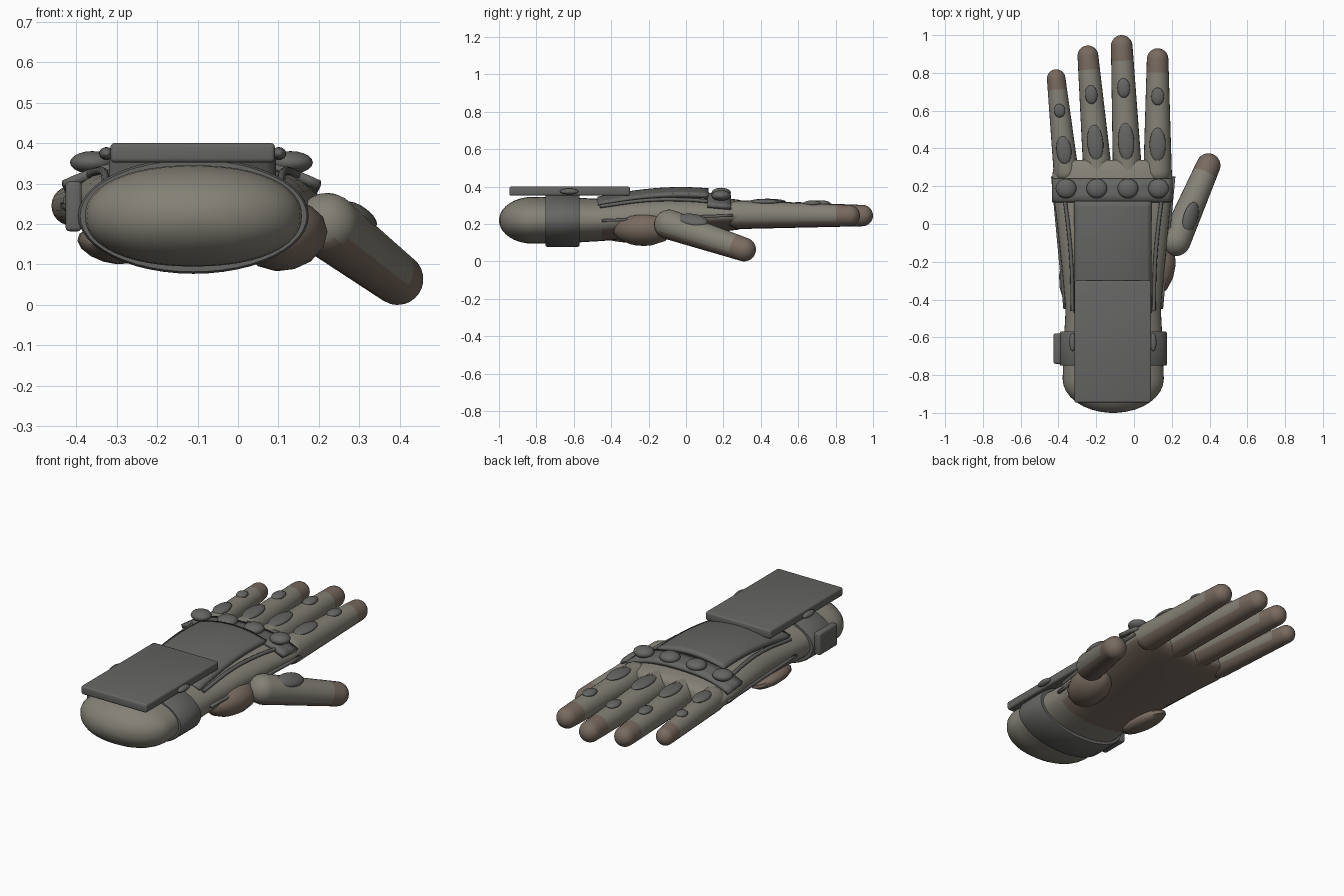
import bpy, bmesh, math
from mathutils import Vector, Matrix

if "Cube" in bpy.data.objects:
    bpy.data.objects.remove(bpy.data.objects["Cube"])

def material(name, rgb):
    m = bpy.data.materials.new(name)
    m.diffuse_color = (*rgb, 1)
    m.use_nodes = True
    m.node_tree.nodes["Principled BSDF"].inputs["Base Color"].default_value = m.diffuse_color
    return m

FABRIC = material("fabric", (0.23, 0.22, 0.18))
LEATHER = material("leather", (0.19, 0.145, 0.115))
ARMOUR = material("armour", (0.13, 0.13, 0.125))

def finish(name, bm, mats, angle=40):
    bmesh.ops.recalc_face_normals(bm, faces=bm.faces)
    me = bpy.data.meshes.new(name)
    bm.to_mesh(me)
    bm.free()
    for m in mats:
        me.materials.append(m)
    ob = bpy.data.objects.new(name, me)
    bpy.context.collection.objects.link(ob)
    bpy.ops.object.select_all(action='DESELECT')
    ob.select_set(True)
    bpy.context.view_layer.objects.active = ob
    bpy.ops.object.shade_smooth_by_angle(angle=math.radians(angle))
    return ob

def loft(sections, n=40, p=2.0):
    """Closed loft along y; section = (y, cx, cz, half width, half height)."""
    bm, rings = bmesh.new(), []
    for y, cx, cz, w, h in sections:
        ring = []
        for i in range(n):
            a = 2 * math.pi * i / n
            c, s = math.cos(a), math.sin(a)
            ring.append(bm.verts.new((cx + w * math.copysign(abs(c) ** (2 / p), c), y,
                                      cz + h * math.copysign(abs(s) ** (2 / p), s))))
        rings.append(ring)
    for a, b in zip(rings, rings[1:]):
        for i in range(n):
            bm.faces.new((a[i], a[(i + 1) % n], b[(i + 1) % n], b[i]))
    bm.faces.new(rings[0])
    bm.faces.new(rings[-1])
    return bm

def digit(name, base, tip, r0, r1):
    """Tapered round-ended finger with a leather underside and tip."""
    base, tip = Vector(base), Vector(tip)
    d = tip - base
    L = d.length
    s = []
    for i in range(8):
        a = math.radians(-86 + 86 * i / 7)
        s.append((r0 * math.sin(a), r0 * math.cos(a)))
    s += [(L * t, r0 + (r1 - r0) * t) for t in (0.25, 0.5, 0.75, 0.88)]
    for i in range(8):
        a = math.radians(86 * i / 7)
        s.append((L + r1 * math.sin(a), r1 * math.cos(a)))
    bm = loft([(y, 0, 0, r, r) for y, r in s], 24)
    bmesh.ops.recalc_face_normals(bm, faces=bm.faces)
    for f in bm.faces:
        f.material_index = int(f.calc_center_median().y > L * 0.88)
    bm.transform(Matrix.Translation(base) @ d.to_track_quat('Y', 'Z').to_matrix().to_4x4())
    bm.normal_update()
    for f in bm.faces:
        if f.normal.z < -0.5:
            f.material_index = 1
    return finish(name, bm, [FABRIC, LEATHER], 60)

def ellipsoid(name, c, r, mat=ARMOUR, rot=(0, 0, 0), seg=20):
    bm = bmesh.new()
    bmesh.ops.create_uvsphere(bm, u_segments=seg, v_segments=seg // 2, radius=1)
    bm.transform(Matrix.Diagonal((*r, 1)))
    ob = finish(name, bm, [mat], 50)
    ob.location, ob.rotation_euler = c, rot
    return ob

def box(name, lo, hi, bevel=0.01):
    bm = bmesh.new()
    bmesh.ops.create_cube(bm, size=1)
    lo, hi = Vector(lo), Vector(hi)
    bm.transform(Matrix.Translation((lo + hi) / 2) @ Matrix.Diagonal((*(hi - lo), 1)))
    bmesh.ops.bevel(bm, geom=bm.edges[:], offset=bevel, segments=3, profile=0.5, affect='EDGES')
    return finish(name, bm, [ARMOUR], 30)

def patch(name, f, thick, nu=16, nv=20, mat=ARMOUR):
    """Surface f(u, v) thickened downward."""
    bm = bmesh.new()
    g = [[bm.verts.new(f(i / nu, j / nv)) for j in range(nv + 1)] for i in range(nu + 1)]
    for i in range(nu):
        for j in range(nv):
            bm.faces.new((g[i][j], g[i + 1][j], g[i + 1][j + 1], g[i][j + 1]))
    ob = finish(name, bm, [mat], 40)
    m = ob.modifiers.new("thickness", 'SOLIDIFY')
    m.thickness, m.offset = thick, 0
    return ob

def rail(name, points, r):
    cu = bpy.data.curves.new(name, 'CURVE')
    cu.dimensions, cu.bevel_depth, cu.bevel_resolution, cu.use_fill_caps = '3D', r, 2, True
    sp = cu.splines.new('BEZIER')
    sp.bezier_points.add(len(points) - 1)
    for b, co in zip(sp.bezier_points, points):
        b.co, b.handle_left_type, b.handle_right_type = co, 'AUTO', 'AUTO'
    cu.materials.append(ARMOUR)
    bpy.context.collection.objects.link(bpy.data.objects.new(name, cu))

# Forearm and palm
CX = -0.11
secs = []
for i in range(9):
    a = math.radians(4 + 86 * i / 8)
    secs.append((-0.82 - 0.18 * math.cos(a), CX, 0.22, 0.268 * math.sin(a), 0.125 * math.sin(a)))
secs += [(-0.6, CX, 0.22, 0.26, 0.12), (-0.45, CX, 0.222, 0.252, 0.113),
         (-0.3, CX, 0.235, 0.265, 0.113), (-0.15, CX, 0.248, 0.28, 0.112),
         (0.05, -0.112, 0.252, 0.3, 0.107), (0.2, -0.115, 0.25, 0.318, 0.09),
         (0.28, -0.115, 0.25, 0.315, 0.08), (0.325, -0.115, 0.25, 0.305, 0.068), (0.34, -0.115, 0.25, 0.285, 0.05)]
bm = loft(secs, 48, 2.2)
bmesh.ops.recalc_face_normals(bm, faces=bm.faces)
for f in bm.faces:
    f.material_index = int(f.normal.z < -0.6 and f.calc_center_median().y > -0.4)
finish("hand_body", bm, [FABRIC, LEATHER], 50)

# Fingers with their oval armour plates: base, tip, radii, lower plate, upper plate
fingers = {
    "little": ((-0.36, 0.28), (-0.412, 0.77), 0.066, 0.049, (0.39, 0.04, 0.075), (0.60, 0.03, 0.036)),
    "ring": ((-0.193, 0.28), (-0.244, 0.89), 0.076, 0.055, (0.43, 0.043, 0.095), (0.685, 0.033, 0.05)),
    "middle": ((-0.035, 0.28), (-0.065, 0.943), 0.077, 0.057, (0.435, 0.043, 0.1), (0.72, 0.034, 0.052)),
    "index": ((0.125, 0.28), (0.125, 0.873), 0.075, 0.057, (0.42, 0.043, 0.09), (0.675, 0.034, 0.047))}
for n, (b, t, r0, r1, low, up) in fingers.items():
    digit(n + "_finger", (*b, 0.25), (*t, 0.245), r0, r1)
    yaw = math.atan2(b[0] - t[0], t[1] - b[1])
    for tag, (y, rx, ry) in (("lower", low), ("upper", up)):
        k = (y - b[1]) / (t[1] - b[1])
        ellipsoid(f"{n}_{tag}_plate", (b[0] + (t[0] - b[0]) * k, y, 0.247 + r0 + (r1 - r0) * k),
                  (rx, ry, 0.016), rot=(0, 0, yaw))

# Thumb, its plate and the palm pads
digit("thumb", (0.22, -0.09, 0.197), (0.394, 0.31, 0.064), 0.08, 0.064)
ellipsoid("thumb_plate", (0.3, 0.035, 0.222), (0.045, 0.085, 0.022), rot=(-0.2, 0.6, -0.4))
ellipsoid("thumb_pad", (0.115, -0.23, 0.17), (0.105, 0.165, 0.085), LEATHER, (0, -0.3, -0.2), 14)
ellipsoid("heel_pad", (-0.32, -0.3, 0.145), (0.08, 0.155, 0.04), LEATHER, (0, 0.3, 0.05), 14)

# Wrist cuff: open ring
bm, rings = bmesh.new(), []
for y, g in ((-0.75, 0), (-0.75, 0.018), (-0.74, 0.023), (-0.58, 0.023), (-0.57, 0.018), (-0.57, 0)):
    rings.append([bm.verts.new((CX + (0.262 + g) * math.cos(a), y, 0.22 + (0.12 + g) * math.sin(a)))
                  for a in (2 * math.pi * i / 48 for i in range(48))])
for j in range(6):
    a, b = rings[j], rings[(j + 1) % 6]
    for i in range(48):
        bm.faces.new((a[i], a[(i + 1) % 48], b[(i + 1) % 48], b[i]))
finish("wrist_cuff", bm, [ARMOUR], 40)
box("cuff_buckle", (-0.426, -0.74, 0.182), (-0.386, -0.58, 0.305))

# Forearm plate and side clasps
box("forearm_plate", (-0.315, -0.945, 0.352), (0.091, -0.3, 0.4))
for x in (-0.325, 0.101):
    ellipsoid("plate_clasp", (x, -0.625, 0.374), (0.018, 0.05, 0.016))

# Arched plate on the back of the hand
def back(u, v):
    x, y = -0.315 + 0.405 * u, -0.47 + 0.59 * v
    z = 0.335 + 0.042 * math.sin(math.pi * min(1, v * 0.72)) + 0.012 * v
    return x, y, z - 0.8 * (x - CX) ** 2
patch("hand_back_plate", back, 0.024)
for s in (-1, 1):
    # Rails beside the plate and along the edge of the hand
    rail("plate_rail", [(CX + s * x, y, z) for x, y, z in
         ((0.215, -0.46, 0.295), (0.222, -0.2, 0.328), (0.24, 0.0, 0.33), (0.255, 0.12, 0.322))], 0.01)
    patch("side_rail", lambda u, v: (CX + s * (0.24 + 0.065 * v + 0.024 * u), -0.45 + 0.7 * v,
                                     0.218 + 0.028 * v), 0.014, 2, 10)

# Knuckle band and studs
def band(u, v):
    x = -0.43 + 0.63 * u
    return x, 0.115 + 0.125 * v, 0.357 - 0.012 * v - 0.06 * abs((x + 0.115) / 0.315) ** 2.6
patch("knuckle_band", band, 0.022, 24, 3)
for x, z in ((-0.36, 0.352), (-0.197, 0.366), (-0.032, 0.366), (0.13, 0.352)):
    ellipsoid("knuckle_stud", (x, 0.188, z), (0.055, 0.052, 0.028))
